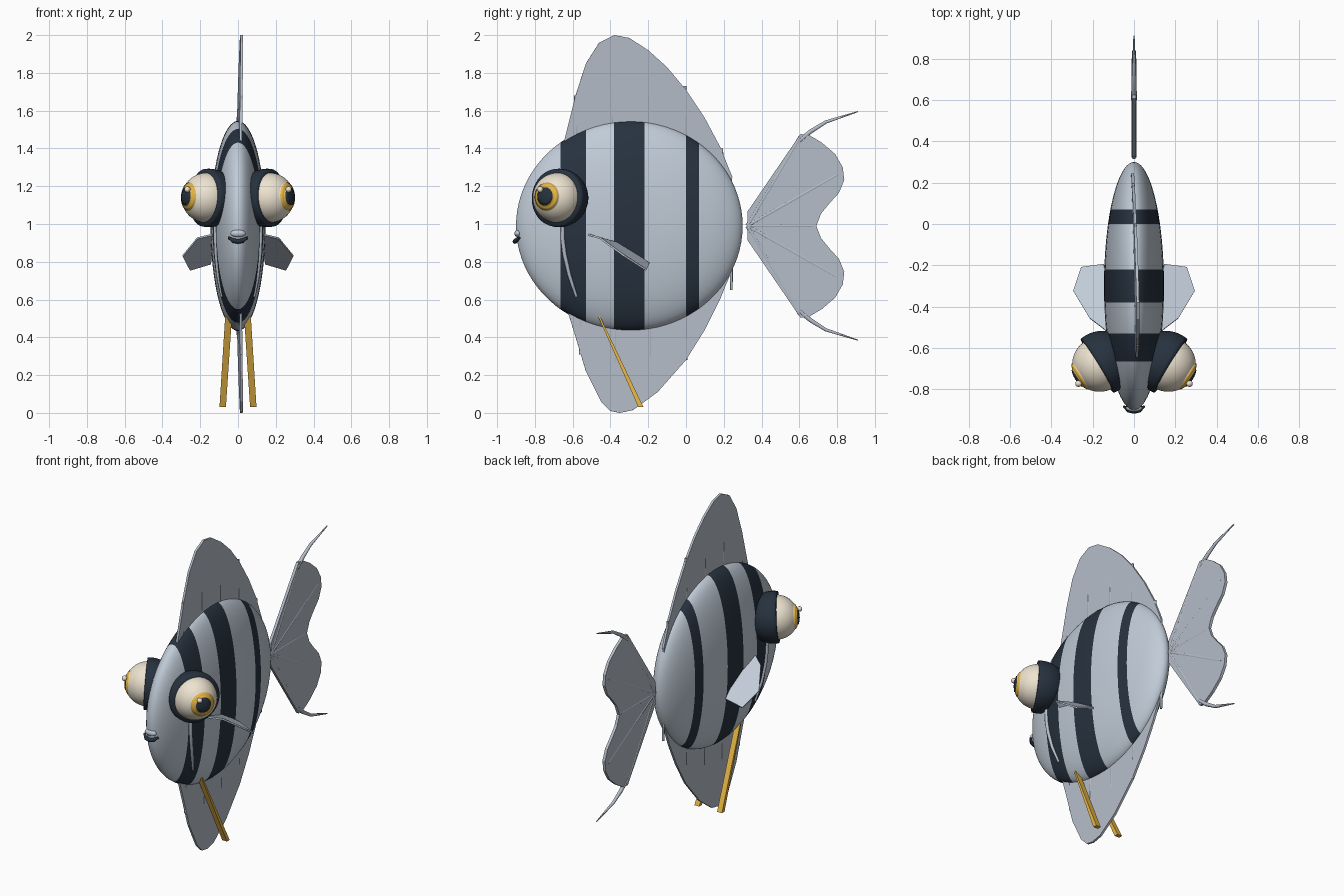
import bpy, bmesh, math
from mathutils import Matrix, Vector

if "Cube" in bpy.data.objects:
    bpy.data.objects.remove(bpy.data.objects["Cube"])


def material(name, rgb):
    m = bpy.data.materials.new(name)
    m.diffuse_color = (*rgb, 1)
    m.use_nodes = True
    m.node_tree.nodes["Principled BSDF"].inputs["Base Color"].default_value = m.diffuse_color
    return m


PALE = material("pale_blue", (0.53, 0.60, 0.68))
FIN = material("fin_grey", (0.46, 0.51, 0.58))
DARK = material("navy", (0.02, 0.032, 0.05))
CREAM = material("cream", (0.85, 0.77, 0.63))
GOLD = material("gold", (0.80, 0.47, 0.06))


def finish(name, bm, mats, smooth=False):
    bmesh.ops.remove_doubles(bm, verts=bm.verts, dist=1e-5)
    bmesh.ops.recalc_face_normals(bm, faces=bm.faces)
    me = bpy.data.meshes.new(name)
    bm.to_mesh(me)
    bm.free()
    for m in mats:
        me.materials.append(m)
    for p in me.polygons:
        p.use_smooth = smooth
    ob = bpy.data.objects.new(name, me)
    bpy.context.collection.objects.link(ob)
    return ob


def lathe(name, profile, matrix, mats, pick, n=48):
    """Spin (height, radius) points round local z; pick(mid height, index) gives the material."""
    bm = bmesh.new()
    rings = [[bm.verts.new(matrix @ Vector((r * math.cos(2 * math.pi * k / n),
                                            r * math.sin(2 * math.pi * k / n), t)))
              for k in range(n)] for t, r in profile]
    for i in range(len(rings) - 1):
        mid = (profile[i][0] + profile[i + 1][0]) / 2
        for k in range(n):
            j = (k + 1) % n
            f = bm.faces.new((rings[i][k], rings[i][j], rings[i + 1][j], rings[i + 1][k]))
            f.material_index = pick(mid, i)
    return finish(name, bm, mats, True)


def plate(name, pts, thick, mat):
    """Flat outline given thickness equally on both sides."""
    bm = bmesh.new()
    f = bm.faces.new([bm.verts.new(p) for p in pts])
    f.normal_update()
    nrm = f.normal.copy()
    new = bmesh.ops.extrude_face_region(bm, geom=[f], use_keep_orig=True)["geom"]
    moved = {v for v in new if isinstance(v, bmesh.types.BMVert)}
    for v in bm.verts:
        v.co += nrm * (thick / 2 if v in moved else -thick / 2)
    return finish(name, bm, [mat])


def tube(name, pts, radii, mat, res=3, kind='POLY'):
    cu = bpy.data.curves.new(name, 'CURVE')
    cu.dimensions = '3D'
    cu.bevel_depth = 1
    cu.bevel_resolution = res
    cu.use_fill_caps = True
    sp = cu.splines.new(kind)
    sp.points.add(len(pts) - 1)
    for q, p, r in zip(sp.points, pts, radii):
        q.co = (*p, 1)
        q.radius = r
    if kind == 'NURBS':
        sp.use_endpoint_u = True
        sp.order_u = 3
    cu.materials.append(mat)
    ob = bpy.data.objects.new(name, cu)
    bpy.context.collection.objects.link(ob)
    return ob


# Body: flattened ellipsoid with three dark bands
CY, CZ, RX, RY, RZ = -0.30, 0.99, 0.145, 0.60, 0.556
bands = [(-0.665, -0.53), (-0.38, -0.22), (0.0, 0.07)]
ts = [-math.cos(math.pi * i / 40) for i in range(41)]
edges = [(y - CY) / RY for b in bands for y in b]
ts = sorted([t for t in ts if all(abs(t - e) > 0.015 for e in edges)] + edges)
body_matrix = Matrix(((RX, 0, 0, 0), (0, 0, RY, CY), (0, RZ, 0, CZ), (0, 0, 0, 1)))
lathe("body", [(t, math.sqrt(max(0, 1 - t * t))) for t in ts], body_matrix, [PALE, DARK],
      lambda t, i: int(any(a < CY + RY * t < b for a, b in bands)), 64)


def skin(y, z):
    return RX * math.sqrt(max(0, 1 - ((y - CY) / RY) ** 2 - ((z - CZ) / RZ) ** 2))


# Dorsal and anal fins, leaning slightly, with thin rays
def lean(y, z):
    return (0.017 * abs(z - 1) - 0.02 * (y + 0.3), y, z)


dorsal = [(-0.5, 1.3), (-0.655, 1.40), (-0.62, 1.54), (-0.585, 1.68), (-0.53, 1.85), (-0.46, 1.96),
          (-0.38, 2.0), (-0.30, 1.985), (-0.2, 1.92), (-0.1, 1.83), (0, 1.71), (0.1, 1.56),
          (0.18, 1.41), (0.245, 1.25), (0.24, 1.17), (0.1, 1.2)]
anal = [(-0.5, 0.7), (-0.64, 0.58), (-0.59, 0.42), (-0.53, 0.22), (-0.45, 0.06), (-0.40, 0.01),
        (-0.35, 0.0), (-0.28, 0.015), (-0.15, 0.11), (0, 0.28), (0.1, 0.44), (0.18, 0.60),
        (0.245, 0.76), (0.24, 0.84), (0.1, 0.8)]
plate("dorsal_fin", [lean(*p) for p in dorsal], 0.014, FIN)
plate("anal_fin", [lean(*p) for p in anal], 0.014, FIN)
for i, (y, a, b) in enumerate([(-0.585, 1.35, 1.68), (-0.395, 1.45, 1.98), (-0.2, 1.45, 1.91),
                               (-0.005, 1.4, 1.73), (0.19, 1.2, 1.40), (-0.56, 0.6, 0.31),
                               (-0.375, 0.5, 0.03), (-0.19, 0.5, 0.10), (0.0, 0.5, 0.28),
                               (0.24, 0.82, 0.65)]):
    tube(f"fin_ray_{i}", [lean(y, a), lean(y, b)], [0.009, 0.007], FIN, 1)

# Tail fin with rays and trailing streamers
half = [(0.325, 1.065), (0.606, 1.476), (0.65, 1.472), (0.72, 1.43), (0.79, 1.37), (0.83, 1.30),
        (0.838, 1.233), (0.81, 1.165), (0.76, 1.11), (0.715, 1.055)]
tail = half + [(0.69, 0.99)] + [(y, 1.98 - z) for y, z in reversed(half)]
plate("tail_fin", [(0, y, z) for y, z in tail], 0.018, FIN)
for i, (y, dz) in enumerate([(0.605, 0.47), (0.80, 0.27), (0.67, 0), (0.80, -0.27), (0.605, -0.47)]):
    tube(f"tail_ray_{i}", [(0, 0.325, 0.99), (0, y, 0.99 + dz)], [0.013, 0.012], FIN, 1)
for s, side in ((1, "upper"), (-1, "lower")):
    tube(f"{side}_streamer", [(0, y, 0.99 + s * d) for y, d in
                              [(0.60, 0.45), (0.66, 0.50), (0.74, 0.55), (0.91, 0.605)]],
         [0.014, 0.013, 0.010, 0.003], FIN, 1)

# Mouth and upper lip
tube("mouth", [(-0.05, -0.882, 0.928), (-0.025, -0.9, 0.912), (0, -0.905, 0.908),
               (0.025, -0.9, 0.912), (0.05, -0.882, 0.928)], [0.006, 0.012, 0.013, 0.012, 0.006], DARK)
sphere = [(-math.cos(math.pi * i / 12), math.sin(math.pi * i / 12)) for i in range(13)]
lathe("upper_lip", sphere, Matrix.Translation((0, -0.89, 0.95)) @ Matrix.Diagonal((0.04, 0.018, 0.02, 1)),
      [PALE], lambda t, i: 0, 24)

for s, side in ((1, "right"), (-1, "left")):
    # Eye: dark socket, cream ball, gold iris, dark pupil, highlight
    axis = Vector((0.85 * s, -0.52, 0.06)).normalized()
    centre = Vector((0.155 * s, -0.672, 1.138))
    turn = axis.to_track_quat('Z', 'Y').to_matrix().to_4x4()
    place = Matrix.Translation(centre) @ turn
    socket = [(-0.155 * math.cos(a), 0.155 * math.sin(a))
              for a in [math.radians(100) * i / 16 for i in range(17)]] + [(0.025, 0.11)]
    lathe(f"{side}_eye_socket", socket, place, [DARK], lambda t, i: 0)
    forward = place @ Matrix.Translation((0, 0, 0.014))
    steps = [(90 - 3 * k, 0.132) for k in range(-3, 20)] + [(33, 0.135), (26, 0.135), (20, 0.135),
             (20, 0.138), (13, 0.138), (7, 0.138), (0, 0.138)]
    ball = [(r * math.cos(math.radians(a)), r * math.sin(math.radians(a))) for a, r in steps]
    lathe(f"{side}_eyeball", ball, forward, [CREAM, GOLD, DARK],
          lambda t, i: 0 if i < 22 else (1 if i < 25 else 2))
    lathe(f"{side}_eye_highlight", sphere, Matrix.Translation((0.268 * s, -0.772, 1.183))
          @ Matrix.Scale(0.016, 4), [CREAM], lambda t, i: 0, 20)

    # Gill line hugging the body
    gill = [(-0.653, 1.0), (-0.653, 0.92), (-0.643, 0.84), (-0.618, 0.73), (-0.58, 0.615)]
    tube(f"{side}_gill_line", [(s * (skin(y, z) + 0.003), y, z) for y, z in gill],
         [0.010, 0.011, 0.011, 0.010, 0.007], FIN)

    # Pectoral fin
    plate(f"{side}_pectoral_fin", [(s * x, y, z) for x, y, z in
          [(0.13, -0.52, 0.945), (0.215, -0.455, 0.925), (0.293, -0.325, 0.83), (0.255, -0.21, 0.757),
           (0.145, -0.195, 0.79), (0.125, -0.35, 0.895)]], 0.010, PALE)

    # Pelvic fin: strip that thickens towards its tip
    bm = bmesh.new()
    for x0, x1, y0, y1, z in [(0.032, 0.068, -0.465, -0.455, 0.51), (0.064, 0.098, -0.252, -0.225, 0.03)]:
        for x in (x0, x1):
            for y in (y0, y1):
                bm.verts.new((s * x, y, z))
    bmesh.ops.convex_hull(bm, input=bm.verts)
    finish(f"{side}_pelvic_fin", bm, [GOLD])
